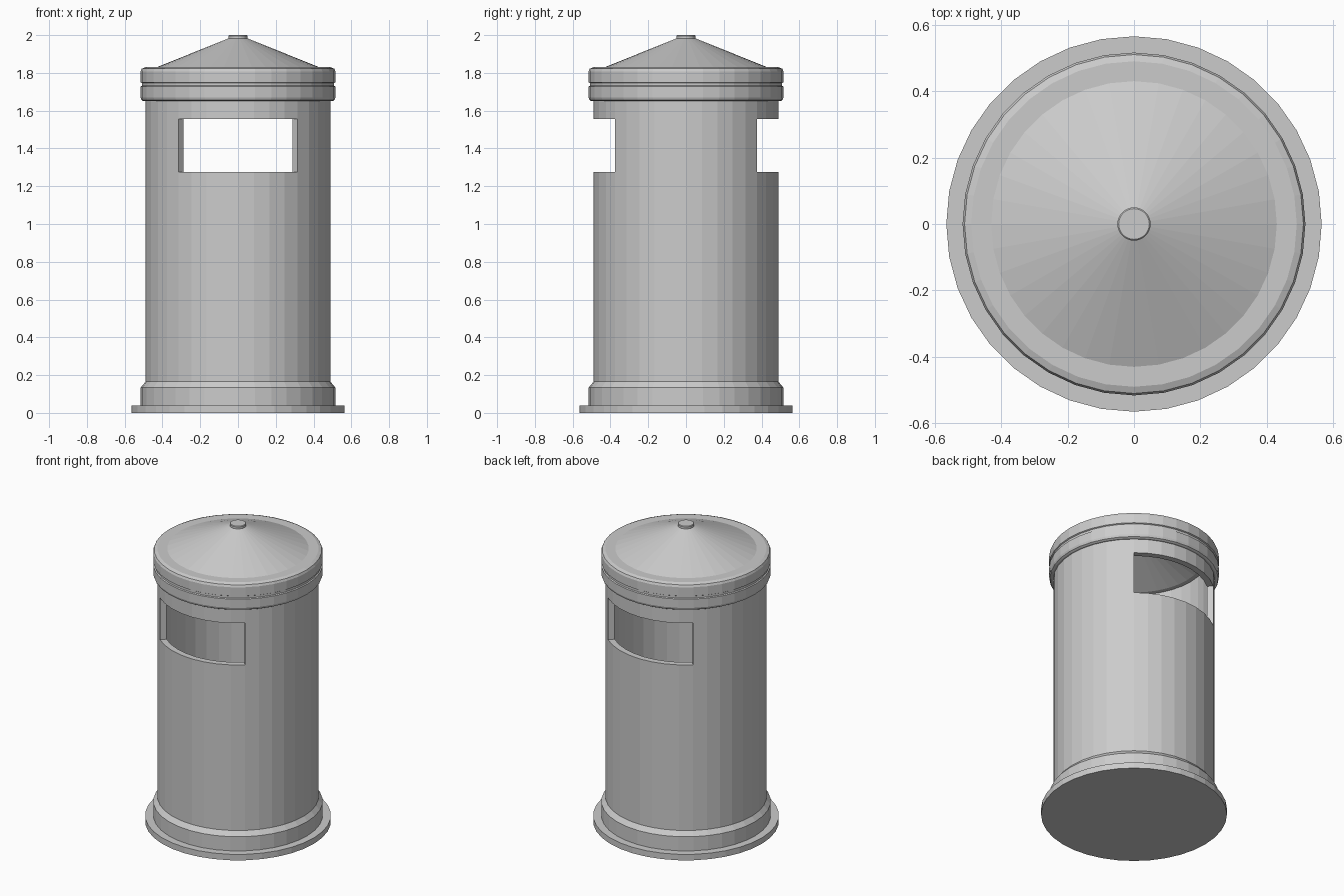
import bpy, bmesh
from math import sin, cos, pi

if "Cube" in bpy.data.objects:
    bpy.data.objects.remove(bpy.data.objects["Cube"])

SIDES = 36
WALL = 0.04


def lathe(name, profile, closed=False, skip=None):
    """Revolve (radius, z) points round z; skip(row, side) leaves a face out."""
    bm = bmesh.new()
    rings = []
    for r, z in profile:
        if r == 0:
            rings.append([bm.verts.new((0, 0, z))] * SIDES)
        else:
            rings.append([bm.verts.new((r * cos(2 * pi * i / SIDES - pi / 2),
                                        r * sin(2 * pi * i / SIDES - pi / 2), z))
                          for i in range(SIDES)])
    pairs = list(zip(rings, rings[1:]))
    if closed:
        pairs.append((rings[-1], rings[0]))
    for row, (a, b) in enumerate(pairs):
        for i in range(SIDES):
            if skip and skip(row, i):
                continue
            j = (i + 1) % SIDES
            corners = list(dict.fromkeys((a[i], a[j], b[j], b[i])))
            if len(corners) > 2:
                bm.faces.new(corners)
    if not skip:
        bmesh.ops.recalc_face_normals(bm, faces=bm.faces[:])
    mesh = bpy.data.meshes.new(name)
    bm.to_mesh(mesh)
    bm.free()
    obj = bpy.data.objects.new(name, mesh)
    bpy.context.collection.objects.link(obj)
    return obj


# Base: flange, plinth and chamfer, with a floor inside
lathe("base", [(0, 0), (0.565, 0), (0.565, 0.04), (0.515, 0.04), (0.515, 0.135),
               (0.49, 0.165), (0.45, 0.165), (0.45, 0.04), (0, 0.04)])


# Body: tube with an 80 degree slot at the front and at the back
def in_slot(row, side):
    half = SIDES // 2
    s = side % half
    return row == 1 and (s < 4 or s >= half - 4)


body = lathe("body", [(0.49, 0.165), (0.49, 1.275), (0.49, 1.555), (0.49, 1.65)],
             skip=in_slot)
shell = body.modifiers.new("wall", "SOLIDIFY")
shell.thickness = WALL
shell.offset = -1
shell.use_even_offset = True

# Lid: rounded rim with a shallow groove, and a hollow cone roof
lathe("lid", [(0.45, 1.65), (0.50, 1.65), (0.511, 1.656), (0.516, 1.67),
              (0.516, 1.728), (0.509, 1.732), (0.509, 1.746), (0.516, 1.75),
              (0.516, 1.808), (0.510, 1.822), (0.490, 1.83), (0.43, 1.83),
              (0.045, 1.985), (0.045, 1.96), (0.42, 1.80), (0.45, 1.80)],
      closed=True)

# Knob on the tip of the roof
lathe("knob", [(0, 1.96), (0.045, 1.96), (0.05, 1.982), (0.05, 1.996),
               (0.046, 2.0), (0, 2.0)])
